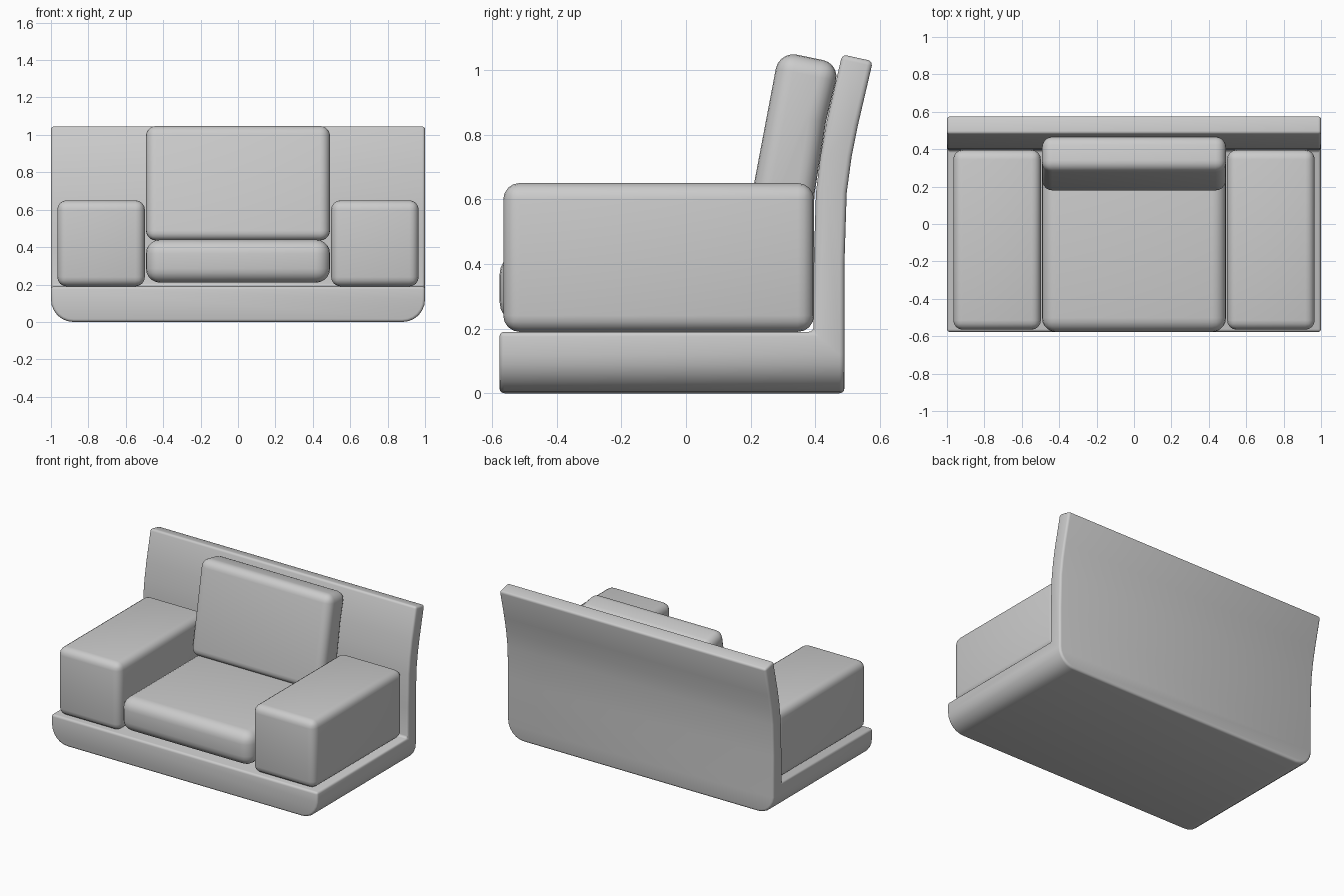
import bpy, bmesh, math

if "Cube" in bpy.data.objects:
    bpy.data.objects.remove(bpy.data.objects["Cube"])


def extrude_profile(name, profile, x0, x1, round_edges, segments=4, bottom_round=0.0):
    """Extrude a (y, z) profile along x, then round its hard edges."""
    bm = bmesh.new()
    a = [bm.verts.new((x0, y, z)) for y, z in profile]
    b = [bm.verts.new((x1, y, z)) for y, z in profile]
    n = len(profile)
    bm.faces.new(a)
    bm.faces.new(b[::-1])
    for i in range(n):
        j = (i + 1) % n
        bm.faces.new((a[j], a[i], b[i], b[j]))
    bmesh.ops.recalc_face_normals(bm, faces=bm.faces)
    if bottom_round:
        edges = [e for e in bm.edges
                 if all(v.co.z < 0.001 for v in e.verts)
                 and abs(e.verts[0].co.x - e.verts[1].co.x) < 0.001]
        bmesh.ops.bevel(bm, geom=edges, offset=bottom_round, segments=6,
                        profile=0.5, affect='EDGES')
    hard = [e for e in bm.edges if e.calc_face_angle(0) > math.radians(30)]
    bmesh.ops.bevel(bm, geom=hard, offset=round_edges, segments=segments,
                    profile=0.5, affect='EDGES', clamp_overlap=True)
    bmesh.ops.recalc_face_normals(bm, faces=bm.faces)
    mesh = bpy.data.meshes.new(name)
    bm.to_mesh(mesh)
    bm.free()
    ob = bpy.data.objects.new(name, mesh)
    bpy.context.collection.objects.link(ob)
    bpy.ops.object.select_all(action='DESELECT')
    ob.select_set(True)
    bpy.context.view_layer.objects.active = ob
    bpy.ops.object.shade_smooth_by_angle(angle=math.radians(35))
    return ob


def rect(y0, y1, z0, z1):
    return [(y0, z0), (y1, z0), (y1, z1), (y0, z1)]


# L-shaped shell: base slab and curved backrest
shell = [(-0.577, 0), (0.49, 0), (0.49, 0.40), (0.497, 0.62), (0.512, 0.73),
         (0.532, 0.83), (0.578, 1.027), (0.483, 1.048), (0.435, 0.84),
         (0.415, 0.73), (0.402, 0.62), (0.395, 0.40), (0.395, 0.19), (-0.577, 0.19)]
extrude_profile("frame_shell", shell, -1.0, 1.0, 0.015, 3, bottom_round=0.12)

# Block armrests on both sides
for side, x0, x1 in (("left", -0.966, -0.498), ("right", 0.498, 0.966)):
    extrude_profile(side + "_armrest", rect(-0.565, 0.396, 0.19, 0.65), x0, x1, 0.05)

# Seat cushion
extrude_profile("seat_cushion", rect(-0.577, 0.395, 0.21, 0.44), -0.492, 0.492, 0.075, 5)

# Leaning back cushion, following the curve of the backrest
back = [(0.17, 0.435), (0.385, 0.435), (0.398, 0.62), (0.433, 0.84),
        (0.477, 1.02), (0.288, 1.058)]
extrude_profile("back_cushion", back, -0.492, 0.492, 0.055, 5)
